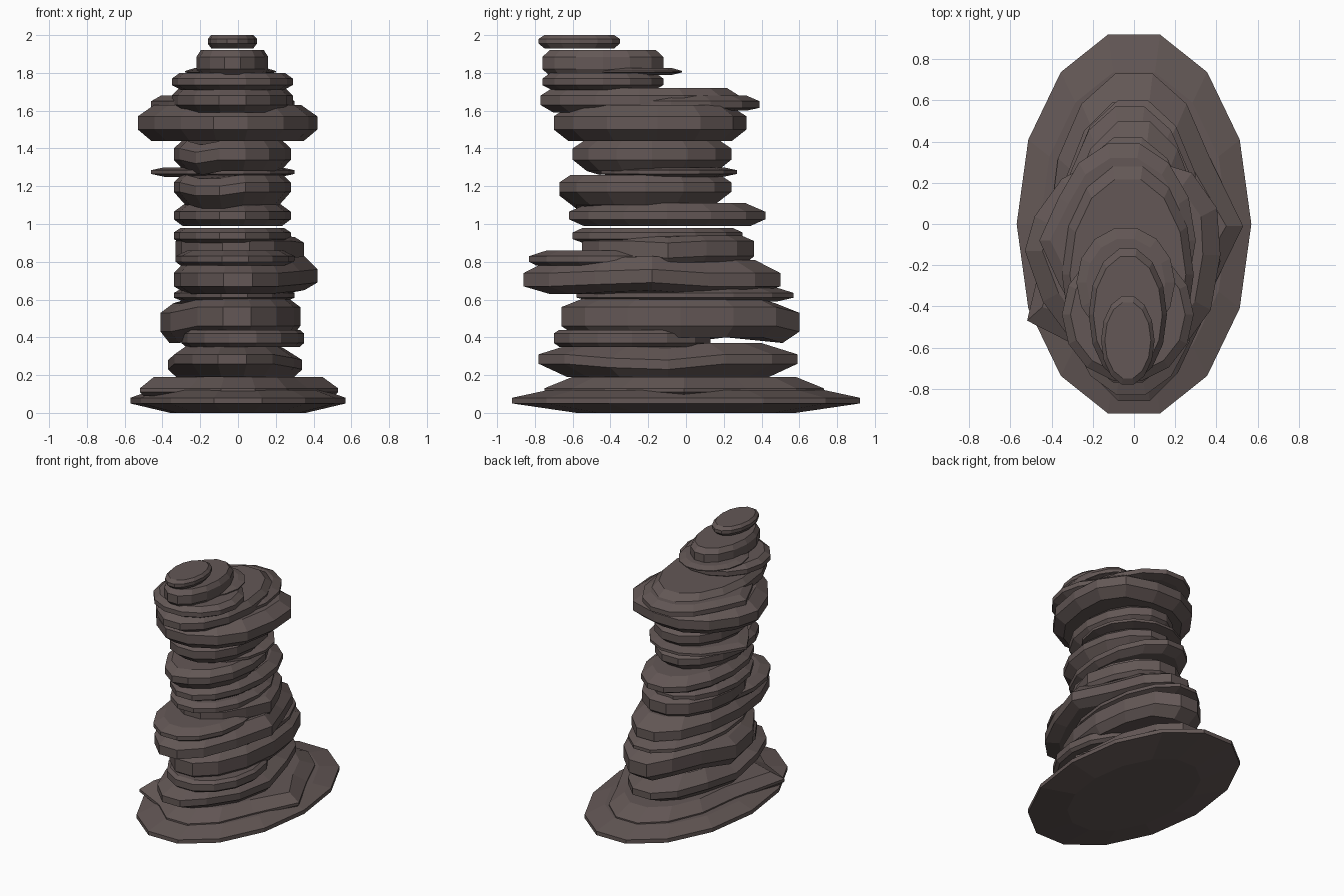
import bpy, bmesh, math

SIDES = 14
rock = bpy.data.materials.new("dark_rock")
rock.diffuse_color = (0.125, 0.096, 0.092, 1)


def slab(name, xr, yr, zs, caps=(0.8, 0.8), pulls=None):
    """Faceted oval slab: x range, y range, four ring heights,
    bottom/top cap scale, and optional corner pulls {corner: (dx, dy, dz)}."""
    cx, cy = sum(xr) / 2, sum(yr) / 2
    rx, ry = (xr[1] - xr[0]) / 2, (yr[1] - yr[0]) / 2 / math.cos(math.pi / SIDES)
    bm = bmesh.new()
    rings = []
    for z, s in zip(zs, (caps[0], 1, 1, caps[1])):
        ring = []
        for i in range(SIDES):
            a = 2 * math.pi * i / SIDES
            dx, dy, dz = (pulls or {}).get(i, (0, 0, 0))
            ring.append(bm.verts.new((cx + s * rx * math.cos(a) + dx,
                                      cy + s * ry * math.sin(a) + dy, z + dz)))
        rings.append(ring)
    for lo, hi in zip(rings, rings[1:]):
        for i in range(SIDES):
            j = (i + 1) % SIDES
            bm.faces.new((lo[i], lo[j], hi[j], hi[i]))
    bm.faces.new(rings[0][::-1])
    bm.faces.new(rings[-1])
    me = bpy.data.meshes.new(name)
    bm.to_mesh(me)
    bm.free()
    me.materials.append(rock)
    bpy.context.collection.objects.link(bpy.data.objects.new(name, me))


# Foot of the stack
slab("base_slab", (-.57, .57), (-.92, .92), (0, .05, .08, .12), (.63, .8))
slab("foot_slab", (-.41, .41), (-.75, .73), (.09, .11, .13, .19), (.95, .8),
     {0: (.12, 0, 0), 8: (-.15, -.13, 0)})
# Lower column
slab("lower_slab_1", (-.37, .31), (-.78, .59), (.19, .26, .31, .37), (.78, .72),
     {0: (.03, 0, -.03), 13: (.02, 0, -.02), 7: (0, 0, -.03)})
slab("lower_slab_2", (-.30, .35), (-.70, .13), (.35, .37, .42, .44), (.93, .93))
slab("lower_slab_3", (-.34, .33), (-.66, .60), (.40, .46, .56, .61), (.86, .8),
     {7: (-.07, 0, -.03), 8: (-.05, 0, -.03), 3: (0, 0, -.03), 4: (0, 0, -.03)})
slab("lower_slab_4", (-.34, .30), (-.58, .57), (.59, .61, .635, .68), (.85, .75))
# Middle column
slab("middle_slab_1", (-.34, .34), (-.86, .50), (.63, .67, .74, .81), (.8, .8),
     {0: (.08, 0, .02), 13: (.02, 0, .01)})
slab("middle_slab_2", (-.33, .30), (-.83, .10), (.78, .80, .83, .86), (.92, .8))
slab("middle_slab_3", (-.33, .31), (-.55, .36), (.80, .83, .91, .94), (.93, .85),
     {0: (.04, 0, -.01)})
slab("middle_slab_4", (-.34, .28), (-.60, .30), (.90, .92, .955, .98), (.88, .88))
slab("middle_slab_5", (-.34, .28), (-.62, .42), (.99, 1.025, 1.065, 1.11), (.85, .8))
# Upper column
slab("upper_slab_1", (-.34, .28), (-.67, .24), (1.10, 1.17, 1.22, 1.26), (.8, .87),
     {10: (0, 0, -.02), 9: (0, 0, -.02)})
slab("upper_slab_thin", (-.40, .30), (-.45, .27), (1.25, 1.265, 1.285, 1.30), (.8, .8),
     {7: (-.06, 0, 0)})
slab("upper_slab_2", (-.34, .28), (-.60, .24), (1.28, 1.34, 1.40, 1.44), (.82, .86),
     {9: (0, 0, -.02)})
# Overhanging cap, skewed toward the back right
slab("cap_slab", (-.53, .42), (-.70, .32), (1.44, 1.50, 1.57, 1.63), (.85, .82),
     {7: (0, .06, 0), 8: (.04, .04, 0), 9: (.05, .03, 0), 10: (.03, 0, 0),
      0: (0, .04, 0), 1: (.03, .04, 0), 2: (.04, .03, 0)})
slab("cap_ledge", (-.40, .30), (-.55, .39), (1.60, 1.615, 1.65, 1.68), (.85, .85),
     {7: (-.06, 0, 0)})
slab("cap_top", (-.35, .29), (-.77, .28), (1.59, 1.63, 1.68, 1.72), (.87, .88))
# Stepped peak toward the front
slab("peak_slab_1", (-.35, .29), (-.76, -.12), (1.71, 1.735, 1.77, 1.80), (.85, .87))
slab("peak_ledge", (-.28, .20), (-.55, -.02), (1.79, 1.803, 1.81, 1.825), (.8, .8))
slab("peak_slab_2", (-.22, .16), (-.76, -.12), (1.79, 1.82, 1.885, 1.92), (.9, .88))
slab("peak_stone", (-.16, .10), (-.78, -.35), (1.93, 1.955, 1.98, 2.0), (.86, .86))
